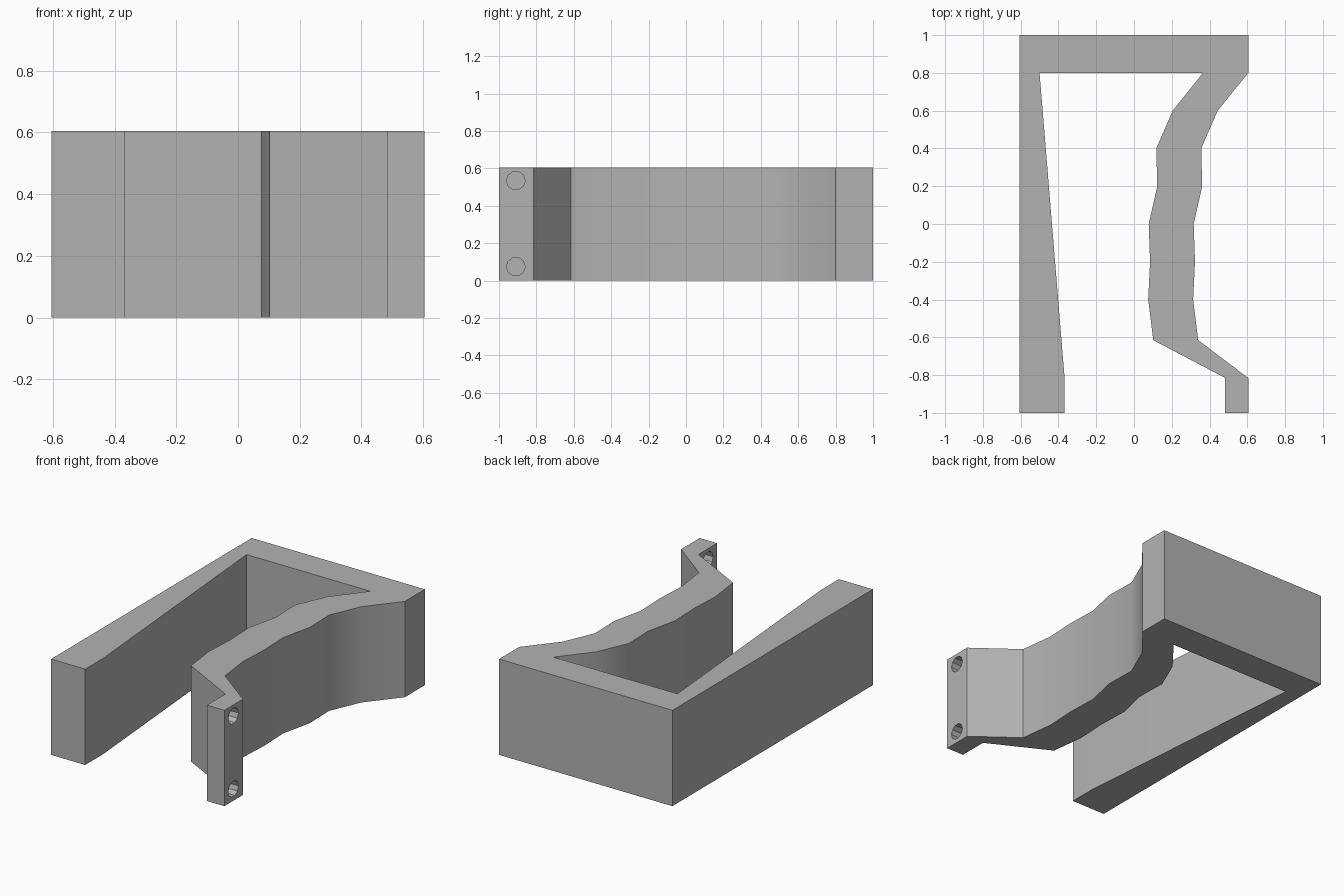
import bpy
import bmesh
import math

cube = bpy.data.objects.get("Cube")
if cube:
    bpy.data.objects.remove(cube, do_unlink=True)

HEIGHT = 0.605
SIDE = 0.605       # half width of the clamp
WAVE_WIDTH = 0.238  # thickness of the wavy arm along x

# Plain grey plastic
grey = bpy.data.materials.new("grey plastic")
grey.use_nodes = True
colour = (0.45, 0.45, 0.45, 1)
grey.diffuse_color = colour
grey.node_tree.nodes["Principled BSDF"].inputs["Base Color"].default_value = colour


def extrude_profile(name, points, height):
    """Make a prism standing on z = 0 from a plan outline."""
    bm = bmesh.new()
    base = bm.faces.new([bm.verts.new((x, y, 0)) for x, y in points])
    top = bmesh.ops.extrude_face_region(bm, geom=[base])["geom"]
    bmesh.ops.translate(bm, vec=(0, 0, height),
                        verts=[v for v in top if isinstance(v, bmesh.types.BMVert)])
    bmesh.ops.recalc_face_normals(bm, faces=bm.faces)
    mesh = bpy.data.meshes.new(name)
    bm.to_mesh(mesh)
    bm.free()
    obj = bpy.data.objects.new(name, mesh)
    bpy.context.collection.objects.link(obj)
    obj.data.materials.append(grey)
    return obj


# Inner edge of the wavy grip arm, from back to front
wave = [(0.365, 0.8), (0.205, 0.6), (0.118, 0.4), (0.123, 0.2), (0.078, 0),
        (0.085, -0.2), (0.075, -0.4), (0.102, -0.615)]
outer_wave = [(x + WAVE_WIDTH, y) for x, y in reversed(wave)]

# One outline: tapered straight arm, wavy arm, screw tab and back bridge
tapered_arm = [(-SIDE, -1), (-0.367, -1), (-0.367, -0.82), (-0.5, 0.8)]
screw_tab = [(0.483, -0.815), (0.483, -1), (SIDE, -1), (SIDE, -0.815)]
back_bridge = [(SIDE, 0.8), (SIDE, 1), (-SIDE, 1)]
outline = tapered_arm + wave + screw_tab + outer_wave[:-1] + back_bridge
body = extrude_profile("clamp_body", outline, HEIGHT)

# Screw holes through the tab
for label, z in (("lower", 0.075), ("upper", 0.535)):
    bpy.ops.mesh.primitive_cylinder_add(
        vertices=10, radius=0.05, depth=0.3, location=(0.545, -0.91, z),
        rotation=(0, math.pi / 2, 0))
    cutter = bpy.context.object
    cutter.name = label + "_screw_hole_cutter"
    cutter.data.materials.append(grey)
    cutter.hide_render = True
    cutter.hide_set(True)
    hole = body.modifiers.new(label + " screw hole", 'BOOLEAN')
    hole.operation = 'DIFFERENCE'
    hole.solver = 'EXACT'
    hole.object = cutter

# Apply the holes, then smooth the gentle bends only
bpy.ops.object.select_all(action='DESELECT')
body.select_set(True)
bpy.context.view_layer.objects.active = body
for modifier in list(body.modifiers):
    bpy.ops.object.modifier_apply(modifier=modifier.name)
bpy.ops.object.shade_smooth_by_angle(angle=math.radians(30))
